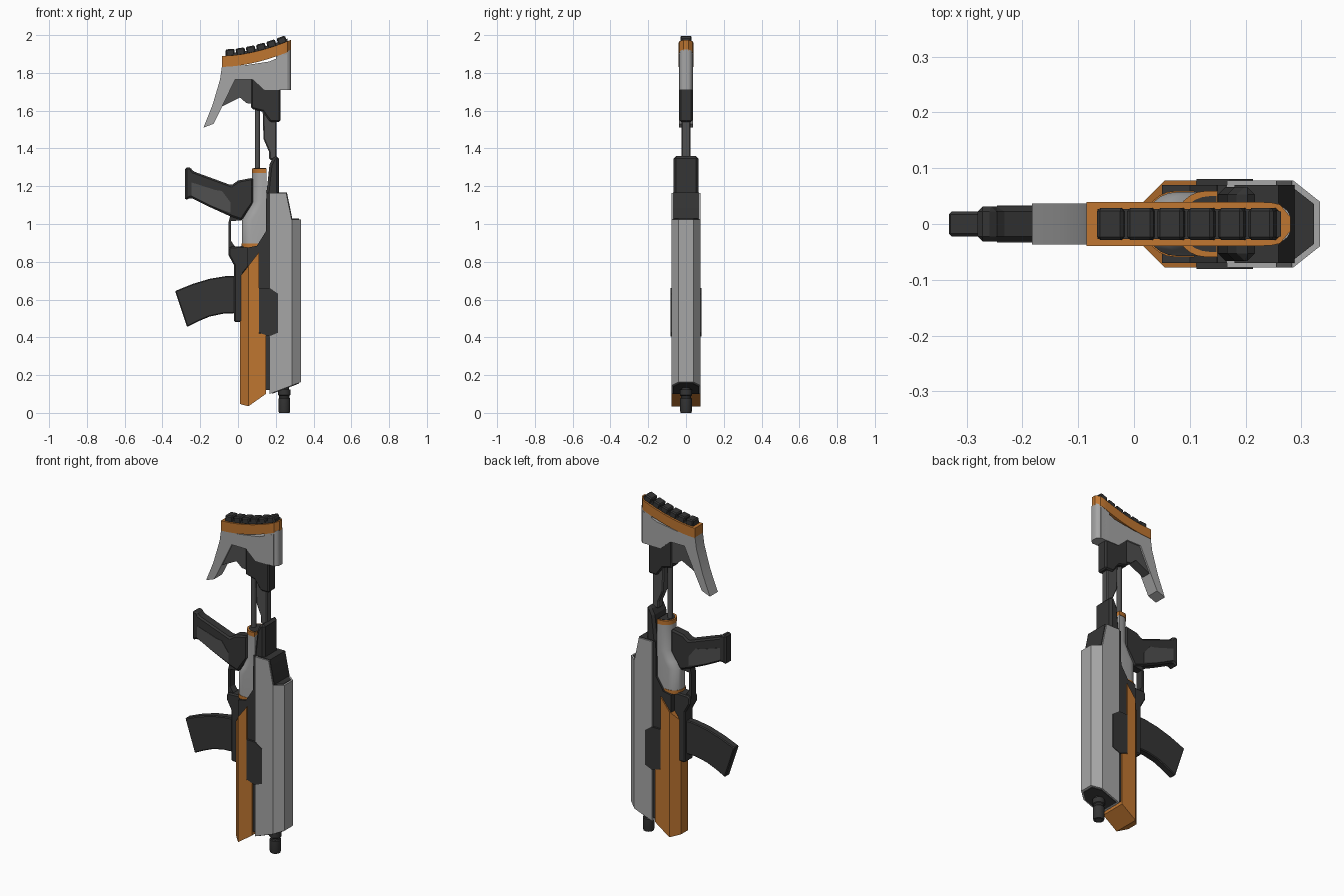
import bpy, bmesh, math
from mathutils import Vector

cube = bpy.data.objects.get("Cube")
if cube:
    bpy.data.objects.remove(cube, do_unlink=True)


def material(name, rgb):
    m = bpy.data.materials.new(name)
    m.use_nodes = True
    m.diffuse_color = (*rgb, 1)
    node = m.node_tree.nodes["Principled BSDF"]
    node.inputs["Base Color"].default_value = (*rgb, 1)
    node.inputs["Roughness"].default_value = 0.6
    return m


DARK = material("dark_polymer", (0.035, 0.035, 0.035))
STEEL = material("dark_steel", (0.08, 0.08, 0.08))
GREY = material("light_grey", (0.38, 0.38, 0.38))
ORANGE = material("orange", (0.52, 0.18, 0.03))


def finish(name, bm, mat, bevel=0):
    bmesh.ops.recalc_face_normals(bm, faces=bm.faces)
    mesh = bpy.data.meshes.new(name)
    bm.to_mesh(mesh)
    bm.free()
    ob = bpy.data.objects.new(name, mesh)
    bpy.context.collection.objects.link(ob)
    mesh.materials.append(mat)
    if bevel:
        mod = ob.modifiers.new("bevel", "BEVEL")
        mod.width = bevel
        mod.segments = 1
        mod.limit_method = "ANGLE"
        mod.angle_limit = math.radians(40)
    else:
        bpy.ops.object.select_all(action="DESELECT")
        ob.select_set(True)
        bpy.context.view_layer.objects.active = ob
        bpy.ops.object.shade_smooth_by_angle(angle=math.radians(28))
    return ob


def skin(bm, rings):
    """Join equal rings of points into a closed solid."""
    loops = [[bm.verts.new(p) for p in ring] for ring in rings]
    n = len(loops[0])
    for a, b in zip(loops, loops[1:]):
        for i in range(n):
            j = (i + 1) % n
            bm.faces.new((a[i], a[j], b[j], b[i]))
    bm.faces.new(loops[0])
    bm.faces.new(loops[-1])


def prism(name, profile, half, mat, bevel=0):
    """Side profile (x, z) with an even thickness in y."""
    bm = bmesh.new()
    skin(bm, [[(x, y, z) for x, z in profile] for y in (-half, half)])
    return finish(name, bm, mat, bevel)


def column(name, half_section, z0, z1, mat, cuts=()):
    """Mirrored (x, y) section raised in z; each cut trims right of a line a to b."""
    section = half_section + [(x, -y) for x, y in reversed(half_section)]
    bm = bmesh.new()
    skin(bm, [[(x, y, z) for x, y in section] for z in (z0, z1)])
    for (ax, az), (bx, bz) in cuts:
        cut = bmesh.ops.bisect_plane(
            bm, geom=bm.verts[:] + bm.edges[:] + bm.faces[:],
            plane_co=(ax, 0, az), plane_no=Vector((bz - az, 0, ax - bx)).normalized(),
            clear_outer=True)
        edges = [e for e in cut["geom_cut"] if isinstance(e, bmesh.types.BMEdge)]
        bmesh.ops.holes_fill(bm, edges=edges, sides=0)
    return finish(name, bm, mat)


def turned(name, x, steps, mat, sides=20):
    """Round part along z from (z, radius) steps."""
    bm = bmesh.new()
    angles = [math.tau * i / sides for i in range(sides)]
    skin(bm, [[(x + r * math.cos(a), r * math.sin(a), z) for a in angles] for z, r in steps])
    return finish(name, bm, mat)


def rounded_shell(name, steps, mat, half=0.057, back=0.15):
    """Shell with a rounded grip side, from (z, x of rounded side) steps."""
    arc = [math.pi * (0.5 + i / 12) for i in range(13)]
    bm = bmesh.new()
    skin(bm, [[(back, half, z)]
              + [(x + 0.055 + 0.055 * math.cos(a), half * math.sin(a), z) for a in arc]
              + [(back, -half, z)] for z, x in steps])
    return finish(name, bm, mat)


# Barrel shroud with dark inset ends
shroud = [(0.167, 0.078), (0.285, 0.078), (0.333, 0.04)]
inset = [(0.18, 0.068), (0.281, 0.068), (0.322, 0.036)]
slope = [((0.167, 0.10), (0.333, 0.163))]
column("barrel_shroud", shroud, 0.05, 1.025, GREY, slope)
column("shroud_front_plate", inset, 0.05, 0.5, DARK, [((0.167, 0.096), (0.333, 0.159))])
column("shroud_rear_plate", inset, 0.9, 1.028, DARK)
prism("shroud_rear", [(0.167, 1), (0.285, 1), (0.283, 1.03), (0.255, 1.165), (0.167, 1.165)],
      0.078, GREY)
prism("shroud_rear_slope", [(0.18, 1), (0.288, 1), (0.287, 1.03), (0.259, 1.168), (0.18, 1.168)],
      0.07, DARK)

# Barrel and muzzle
turned("barrel", 0.245, [(0.08, 0.025), (0.2, 0.025)], DARK)
turned("muzzle", 0.245, [(0, 0.028), (0.01, 0.031), (0.075, 0.031), (0.08, 0.027), (0.09, 0.027),
                         (0.095, 0.033), (0.125, 0.033)], DARK)
turned("muzzle_bore", 0.245, [(-0.0005, 0.015), (0.02, 0.015)], STEEL)

# Orange handguard
nose = [((0.01, 0.047), (0.055, 0.035)), ((0.055, 0.035), (0.147, 0.10))]
column("handguard", [(0.01, 0.033), (0.055, 0.078), (0.148, 0.078)], 0, 0.42, ORANGE, nose)
column("handguard_rear", [(0.01, 0.033), (0.055, 0.078), (0.112, 0.078)], 0.42, 0.9, ORANGE,
       [((0.11, 0.85), (0.01, 0.72))])

# Dark receiver
prism("receiver", [(0.14, 0.12), (0.175, 0.12), (0.175, 1.165), (0.15, 1.165), (0.147, 0.96),
                   (0.10, 0.885), (0.05, 0.875), (0.05, 0.77), (0.112, 0.85), (0.112, 0.42),
                   (0.14, 0.4)], 0.07, DARK)
prism("receiver_rear", [(0.147, 1.0), (0.217, 1.0), (0.217, 1.36), (0.19, 1.36), (0.167, 1.315),
                        (0.15, 1.16)], 0.066, DARK, 0.02)
prism("side_panel", [(0.112, 0.425), (0.165, 0.405), (0.213, 0.425), (0.213, 0.63),
                     (0.17, 0.66), (0.112, 0.66)], 0.081, DARK)
prism("lower_receiver", [(-0.04, 0.88), (-0.05, 0.87), (-0.05, 0.835), (-0.02, 0.78),
                         (-0.02, 0.48), (0.03, 0.48), (0.03, 0.74), (0.08, 0.8), (0.08, 0.885)],
      0.038, DARK, 0.008)
prism("trigger_guard", [(-0.05, 0.84), (0, 0.87), (-0.02, 0.885), (-0.036, 0.91),
                        (-0.036, 1.015), (0.02, 1.02), (0.02, 1.05), (-0.04, 1.05),
                        (-0.05, 1.01)], 0.022, DARK)

# Rounded rear shell with orange bands
rounded_shell("rear_shell", [(0.89, 0.02), (1.02, 0.02), (1.06, 0.045), (1.12, 0.075),
                             (1.275, 0.075)], GREY)
rounded_shell("shell_lower_band", [(0.875, 0.018), (0.897, 0.018)], ORANGE, 0.059)
rounded_shell("shell_upper_band", [(1.27, 0.073), (1.295, 0.073)], ORANGE, 0.059)
rounded_shell("shell_cap", [(1.28, 0.082), (1.297, 0.082)], DARK, 0.05, 0.148)

# Pistol grip
prism("grip", [(-0.28, 1.30), (-0.25, 1.30), (-0.24, 1.28), (-0.035, 1.205), (0, 1.23),
               (0.08, 1.245), (0.08, 1.11), (0.045, 1.06), (0.02, 1.02), (-0.04, 1.04),
               (-0.15, 1.09), (-0.25, 1.14), (-0.28, 1.125)], 0.031, DARK, 0.009)
prism("grip_panel", [(-0.245, 1.22), (-0.12, 1.18), (-0.085, 1.175), (-0.04, 1.115),
                     (-0.04, 1.06), (-0.15, 1.1), (-0.245, 1.148)], 0.033, STEEL)

# Curved magazine
prism("magazine", [(-0.333, 0.645), (-0.27, 0.455), (-0.21, 0.485), (-0.15, 0.51), (-0.08, 0.525),
                   (0.03, 0.53), (0.03, 0.725), (-0.06, 0.725), (-0.15, 0.71), (-0.24, 0.683)],
      0.022, DARK, 0.005)

# Stock rod, arm and hinge
turned("stock_rod", 0.103, [(1.25, 0.014), (1.68, 0.014)], STEEL)
prism("stock_arm", [(0.13, 1.62), (0.205, 1.62), (0.205, 1.34), (0.165, 1.34), (0.165, 1.38),
                    (0.135, 1.45)], 0.024, STEEL, 0.006)
prism("stock_hinge", [(0.07, 1.78), (0.07, 1.61), (0.13, 1.595), (0.17, 1.54), (0.225, 1.54),
                      (0.225, 1.73), (0.18, 1.78)], 0.034, DARK, 0.008)
prism("stock_web", [(-0.09, 1.62), (0.01, 1.67), (0.045, 1.64), (0.09, 1.635), (0.09, 1.78),
                    (-0.04, 1.78)], 0.028, STEEL)


# Butt: grey body, orange band and dark pad follow one curve
def butt_curve(x):
    t = (x + 0.085) / 0.365
    return 1.89 + 0.085 * t ** 1.8


def butt_width(x, half):
    """Round off the heel end."""
    over = max(0, (x - 0.24) / 0.04)
    return half - 0.026 * (1 - math.sqrt(max(0, 1 - over * over)))


def strip(name, x0, x1, low, high, half, mat):
    """Curved strip lying between two offsets of the butt curve."""
    xs = [x0 + (x1 - x0) * i / 20 for i in range(21)]
    bm = bmesh.new()
    skin(bm, [[(x, s * butt_width(x, half), butt_curve(x) + h)
               for s, h in ((-1, low), (1, low), (1, high), (-1, high))] for x in xs])
    return finish(name, bm, mat)


prism("stock_body", [(-0.085, 1.835), (-0.095, 1.765), (-0.135, 1.63), (-0.183, 1.51),
                     (-0.13, 1.53), (-0.085, 1.62), (-0.015, 1.765), (0.08, 1.765),
                     (0.14, 1.71), (0.26, 1.71), (0.26, 1.90), (0.165, 1.86), (0.035, 1.84)],
      0.037, GREY)
column("stock_heel", [(0.2, 0.037)] + [(0.24 + 0.04 * math.sin(a), 0.011 + 0.026 * math.cos(a))
       for a in (math.pi * i / 12 for i in range(7))], 1.71, 1.93, GREY,
       [((0.28, 1.923), (0.2, 1.885))])
strip("butt_band", -0.085, 0.28, -0.058, 0, 0.039, ORANGE)
strip("butt_pad_base", -0.065, 0.263, -0.01, 0.014, 0.027, DARK)

# Tilted pad ribs
for i in range(6):
    x = -0.04 + i * 0.0555
    lean = (butt_curve(x + 0.01) - butt_curve(x - 0.01)) / 0.02
    d = Vector((1, lean)).normalized()
    up = Vector((-d.y, d.x))
    base = Vector((x, butt_curve(x)))
    corners = [base + d * s + up * h for s, h in
               ((-0.024, -0.005), (0.024, -0.005), (0.024, 0.034), (-0.024, 0.034))]
    prism(f"pad_rib_{i + 1}", [tuple(c) for c in corners], 0.029, DARK, 0.006)
